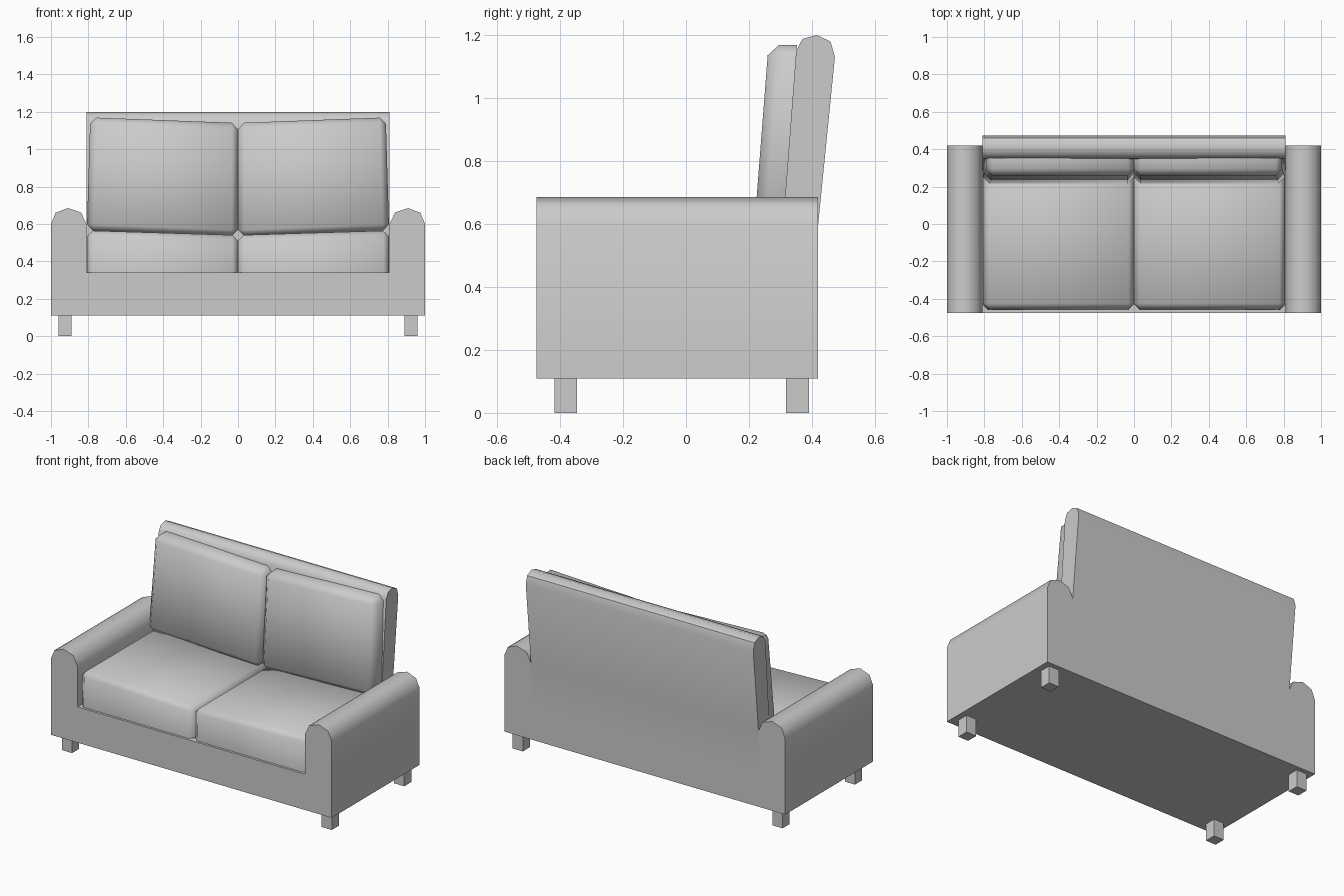
import bpy, bmesh
from mathutils import Vector

if "Cube" in bpy.data.objects:
    bpy.data.objects.remove(bpy.data.objects["Cube"])


def finish(name, bm, angle=0.85):
    bmesh.ops.recalc_face_normals(bm, faces=bm.faces)
    me = bpy.data.meshes.new(name)
    bm.to_mesh(me)
    bm.free()
    ob = bpy.data.objects.new(name, me)
    bpy.context.collection.objects.link(ob)
    bpy.ops.object.select_all(action='DESELECT')
    ob.select_set(True)
    bpy.context.view_layer.objects.active = ob
    bpy.ops.object.shade_smooth_by_angle(angle=angle)
    return ob


def prism(name, pts, place, start, end):
    """Extrude a 2D profile from start to end."""
    bm = bmesh.new()
    face = bm.faces.new([bm.verts.new(place(p, start)) for p in pts])
    ext = bmesh.ops.extrude_face_region(bm, geom=[face], use_keep_orig=True)
    shift = Vector(place((0, 0), end)) - Vector(place((0, 0), start))
    bmesh.ops.translate(bm, vec=shift,
                        verts=[g for g in ext["geom"] if isinstance(g, bmesh.types.BMVert)])
    return finish(name, bm)


def cushion(name, hidden, shown, bevel):
    """Hexahedron softened everywhere except around its hidden face, mirrored in x."""
    bm = bmesh.new()
    a = [bm.verts.new(p) for p in hidden]
    b = [bm.verts.new(p) for p in shown]
    bm.faces.new(a)
    bm.faces.new(b)
    for i in range(4):
        j = (i + 1) % 4
        bm.faces.new((a[i], a[j], b[j], b[i]))
    edges = [e for e in bm.edges if not (e.verts[0] in a and e.verts[1] in a)]
    bmesh.ops.bevel(bm, geom=edges, offset=bevel, segments=1, affect='EDGES')
    ob = finish(name, bm)
    mod = ob.modifiers.new("mirror", 'MIRROR')
    mod.use_clip = False
    mod.use_mirror_merge = False


# Base and both rolled arms as one U-shaped profile
half = [(0.81, 0.34), (0.81, 0.60), (0.84, 0.662), (0.91, 0.685),
        (0.975, 0.66), (1.0, 0.60), (1.0, 0.11)]
profile = half + [(-x, z) for x, z in reversed(half)]
prism("base_and_arms", profile, lambda p, d: (p[0], d, p[1]), -0.475, 0.42)

# Leaning backrest with a rounded top
back = [(0.42, 0.34), (0.42, 0.60), (0.473, 1.13), (0.459, 1.18), (0.415, 1.2),
        (0.37, 1.188), (0.35, 1.15), (0.315, 0.69), (0.29, 0.34)]
prism("backrest", back, lambda p, d: (d, p[0], p[1]), -0.81, 0.81)

# Seat cushions
cushion("seat_cushions",
        [(0, -0.46, 0.338), (0.808, -0.46, 0.338), (0.808, 0.33, 0.338), (0, 0.33, 0.338)],
        [(0, -0.455, 0.54), (0.806, -0.455, 0.565), (0.806, 0.33, 0.565), (0, 0.33, 0.54)],
        0.03)

# Back cushions
cushion("back_cushions",
        [(0, 0.307, 0.535), (0.808, 0.307, 0.565), (0.79, 0.353, 1.17), (0, 0.353, 1.14)],
        [(0, 0.215, 0.535), (0.808, 0.215, 0.565), (0.79, 0.262, 1.17), (0, 0.262, 1.14)],
        0.033)

# Legs
for side, sx in (("left", -1), ("right", 1)):
    for end, y in (("front", -0.382), ("back", 0.354)):
        bm = bmesh.new()
        bmesh.ops.create_cube(bm, size=1)
        bmesh.ops.scale(bm, vec=(0.072, 0.072, 0.115), verts=bm.verts)
        bmesh.ops.translate(bm, vec=(sx * 0.925, y, 0.0575), verts=bm.verts)
        finish(f"{end}_{side}_leg", bm)
